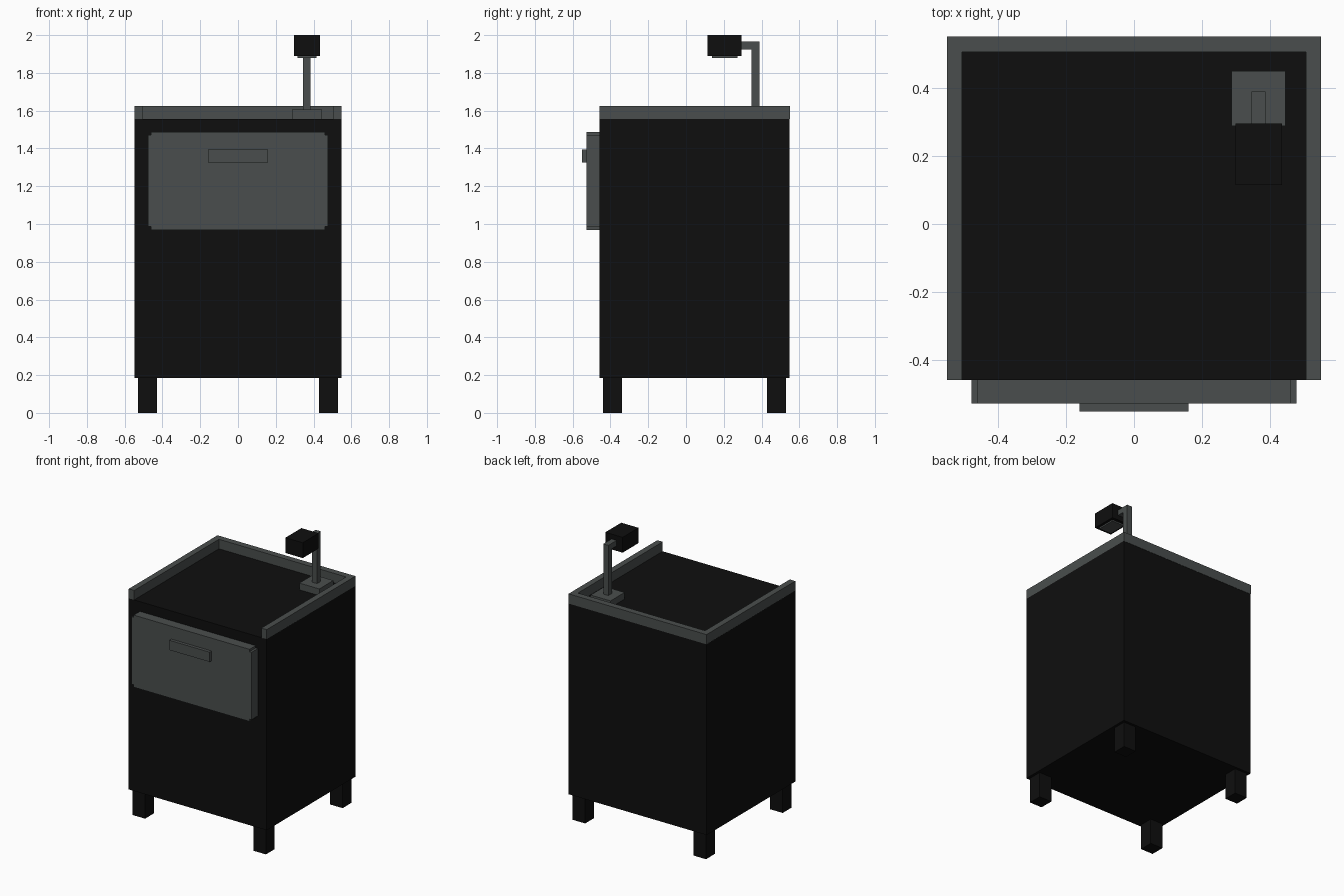
import bpy, bmesh

if "Cube" in bpy.data.objects:
    bpy.data.objects.remove(bpy.data.objects["Cube"])

def material(name, rgb):
    m = bpy.data.materials.new(name)
    m.diffuse_color = (*rgb, 1)
    m.use_nodes = True
    m.node_tree.nodes["Principled BSDF"].inputs["Base Color"].default_value = m.diffuse_color
    return m

BLACK = material("black", (0.0045, 0.0045, 0.0045))
GREY = material("dark grey", (0.068, 0.076, 0.075))

def finish(name, bm, mat):
    bmesh.ops.recalc_face_normals(bm, faces=bm.faces[:])
    me = bpy.data.meshes.new(name)
    bm.to_mesh(me)
    bm.free()
    me.materials.append(mat)
    ob = bpy.data.objects.new(name, me)
    bpy.context.collection.objects.link(ob)
    return ob

def box(name, x, y, z, mat):
    """Box from (min, max) ranges on each axis."""
    bm = bmesh.new()
    bmesh.ops.create_cube(bm, size=1)
    for v in bm.verts:
        v.co = [r[0] if c < 0 else r[1] for c, r in zip(v.co, (x, y, z))]
    return finish(name, bm, mat)

def prism(name, pts, axis, lo, hi, mat):
    """Extrude a 2D outline along y (points are x,z) or z (points are x,y)."""
    bm = bmesh.new()
    place = (lambda a, b: (a, lo, b)) if axis == "y" else (lambda a, b: (a, b, lo))
    face = bm.faces.new([bm.verts.new(place(a, b)) for a, b in pts])
    out = bmesh.ops.extrude_face_region(bm, geom=[face])
    d = (0, hi - lo, 0) if axis == "y" else (0, 0, hi - lo)
    bmesh.ops.translate(bm, vec=d, verts=[v for v in out["geom"] if isinstance(v, bmesh.types.BMVert)])
    return finish(name, bm, mat)

# Cabinet body
box("cabinet_body", (-0.548, 0.548), (-0.457, 0.548), (0.185, 1.557), BLACK)

# Four legs
for sx, side in ((-1, "left"), (1, "right")):
    for y0, end in ((-0.44, "front"), (0.43, "back")):
        box(f"{end}_{side}_leg", sorted((sx * 0.43, sx * 0.53)), (y0, y0 + 0.1), (0, 0.186), BLACK)

# U-shaped rim around the top, open at the front
W, T = 0.548, 0.505
prism("top_rim", [(-W, -0.457), (-W, 0.55), (W, 0.55), (W, -0.457),
                  (T, -0.457), (T, 0.505), (-T, 0.505), (-T, -0.457)], "z", 1.555, 1.625, GREY)

# Drawer front with notched corners
cx, cz, hw, hh, n = 0, 1.228, 0.477, 0.259, 0.017
quarter = [(hw, hh - n), (hw - n, hh - n), (hw - n, hh)]
outline = (quarter + [(-x, z) for x, z in reversed(quarter)]
           + [(-x, -z) for x, z in quarter] + [(x, -z) for x, z in reversed(quarter)])
prism("drawer_front", [(x + cx, z + cz) for x, z in outline], "y", -0.527, -0.455, GREY)
box("drawer_handle", (-0.16, 0.16), (-0.55, -0.526), (1.325, 1.395), GREY)

# Lamp on the back right corner
box("lamp_base", (0.286, 0.444), (0.288, 0.448), (1.555, 1.605), GREY)
box("lamp_pole", (0.345, 0.385), (0.347, 0.388), (1.604, 1.965), GREY)
box("lamp_arm", (0.345, 0.385), (0.29, 0.348), (1.925, 1.965), GREY)
box("lamp_head", (0.297, 0.434), (0.115, 0.295), (1.89, 2.0), BLACK)
box("lamp_lens", (0.315, 0.415), (0.138, 0.273), (1.88, 1.891), GREY)
